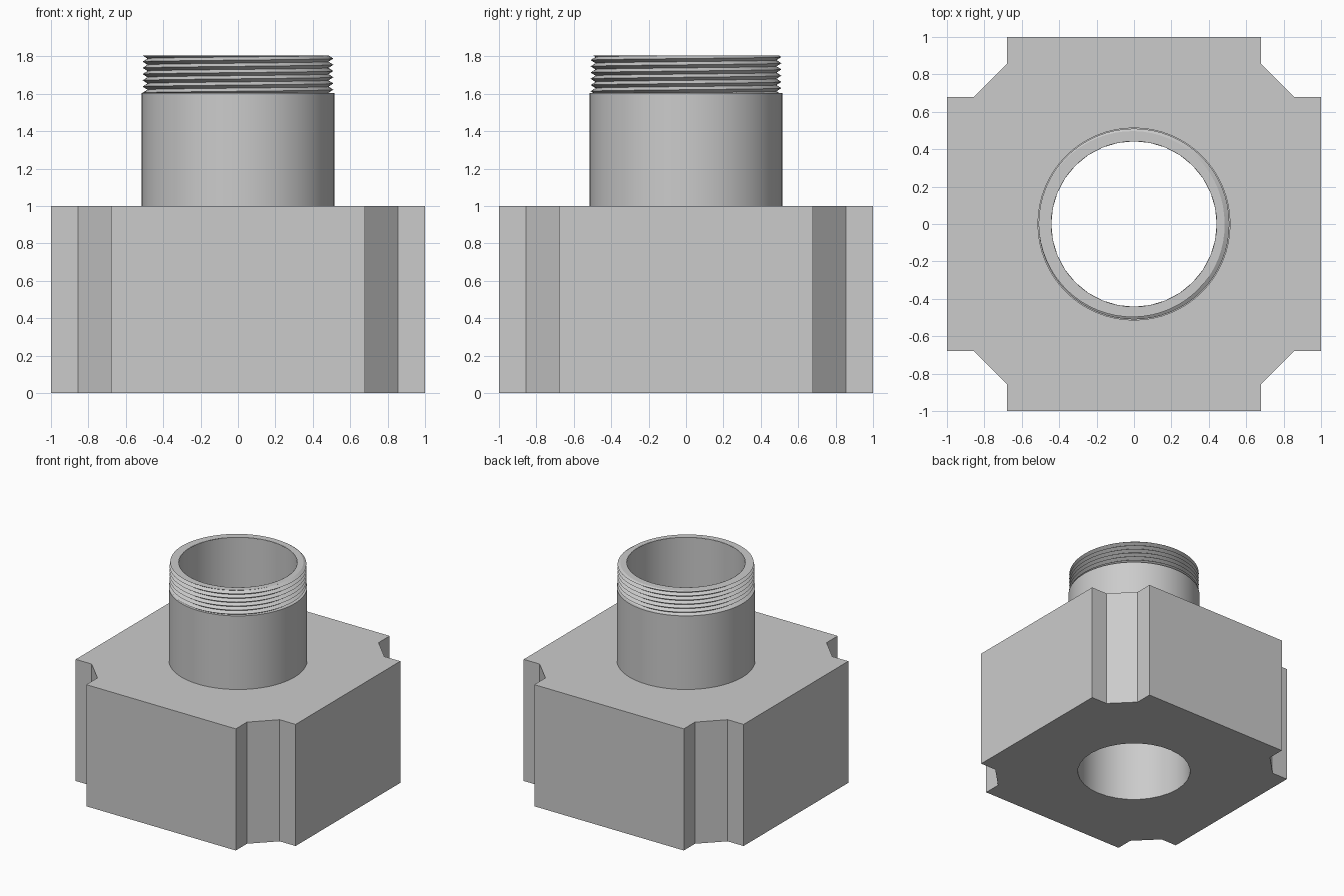
import bpy, bmesh, math
from math import pi, cos, sin

if "Cube" in bpy.data.objects:
    bpy.data.objects.remove(bpy.data.objects["Cube"], do_unlink=True)

BORE, PIPE, ROOT, CREST = 0.442, 0.516, 0.484, 0.51
BODY_TOP, SHOULDER, TOP = 1.0, 1.605, 1.805
SIDES, PITCH = 64, 0.0333

grey = bpy.data.materials.new("plain grey")
grey.use_nodes = True
colour = (0.6, 0.6, 0.6, 1)
grey.diffuse_color = colour
grey.node_tree.nodes["Principled BSDF"].inputs["Base Color"].default_value = colour


def finish(bm, name):
    bmesh.ops.remove_doubles(bm, verts=bm.verts, dist=1e-5)
    bmesh.ops.dissolve_degenerate(bm, edges=bm.edges, dist=1e-5)
    bmesh.ops.recalc_face_normals(bm, faces=bm.faces)
    mesh = bpy.data.meshes.new(name)
    bm.to_mesh(mesh)
    bm.free()
    mesh.materials.append(grey)
    obj = bpy.data.objects.new(name, mesh)
    bpy.context.collection.objects.link(obj)
    bpy.ops.object.select_all(action="DESELECT")
    obj.select_set(True)
    bpy.context.view_layer.objects.active = obj
    bpy.ops.object.shade_smooth_by_angle(angle=math.radians(25))
    return obj


def lathe(name, profile, closed=False):
    """Sweep profile(angle), a list of (radius, height), once around z."""
    bm = bmesh.new()
    columns = []
    for i in range(SIDES + 1):
        a = 2 * pi * i / SIDES
        columns.append([bm.verts.new((r * cos(a), r * sin(a), z))
                        for r, z in profile(a)])
    for left, right in zip(columns, columns[1:]):
        n = len(left)
        for j in range(n if closed else n - 1):
            k = (j + 1) % n
            bm.faces.new((left[j], right[j], right[k], left[k]))
    return finish(bm, name)


# Square block with stepped, chamfered corners and a round through bore
corner = [(1, 0.68), (0.855, 0.68), (0.68, 0.855), (0.68, 1)]
outline = []
for q in range(4):
    c, s = round(cos(q * pi / 2)), round(sin(q * pi / 2))
    outline += [(c * x - s * y, s * x + c * y) for x, y in corner]
hole = [(BORE * cos(2 * pi * i / 32), BORE * sin(2 * pi * i / 32)) for i in range(32)]

bm = bmesh.new()
edges = []
for loop in (outline, hole):
    vs = [bm.verts.new((x, y, 0)) for x, y in loop]
    edges += [bm.edges.new((vs[i - 1], vs[i])) for i in range(len(vs))]
bmesh.ops.triangle_fill(bm, edges=edges, use_beauty=True)
lift = bmesh.ops.extrude_face_region(bm, geom=bm.faces[:], use_keep_orig=True)
top = [g for g in lift["geom"] if isinstance(g, bmesh.types.BMVert)]
bmesh.ops.translate(bm, verts=top, vec=(0, 0, BODY_TOP))
finish(bm, "block_body")

# Plain pipe neck with a small shoulder below the thread
lathe("pipe_neck", lambda a: [(PIPE, BODY_TOP), (PIPE, SHOULDER), (ROOT - 0.01, SHOULDER)])


# Helical V thread, trimmed flat at both ends, with the rim on top
def thread_profile(a):
    turn = a / (2 * pi)
    points = []
    for k in range(-4, 16):
        z = SHOULDER + PITCH * (k / 2 + turn)
        z = min(max(z, SHOULDER), TOP)
        phase = ((z - SHOULDER) / PITCH - turn) % 1
        points.append((ROOT + (CREST - ROOT) * (1 - abs(2 * phase - 1)), z))
    return points + [(BORE, TOP)]


lathe("threaded_end", thread_profile)

# Inner wall of the neck, faceted like the block bore
bm = bmesh.new()
rings = [[bm.verts.new((x, y, z)) for x, y in hole] for z in (BODY_TOP, TOP)]
for i in range(len(hole)):
    bm.faces.new((rings[0][i - 1], rings[1][i - 1], rings[1][i], rings[0][i]))
wall = finish(bm, "neck_inner_wall")
# Face the wall toward the axis
if wall.data.polygons[0].normal.dot(wall.data.polygons[0].center) > 0.3:
    wall.data.flip_normals()
